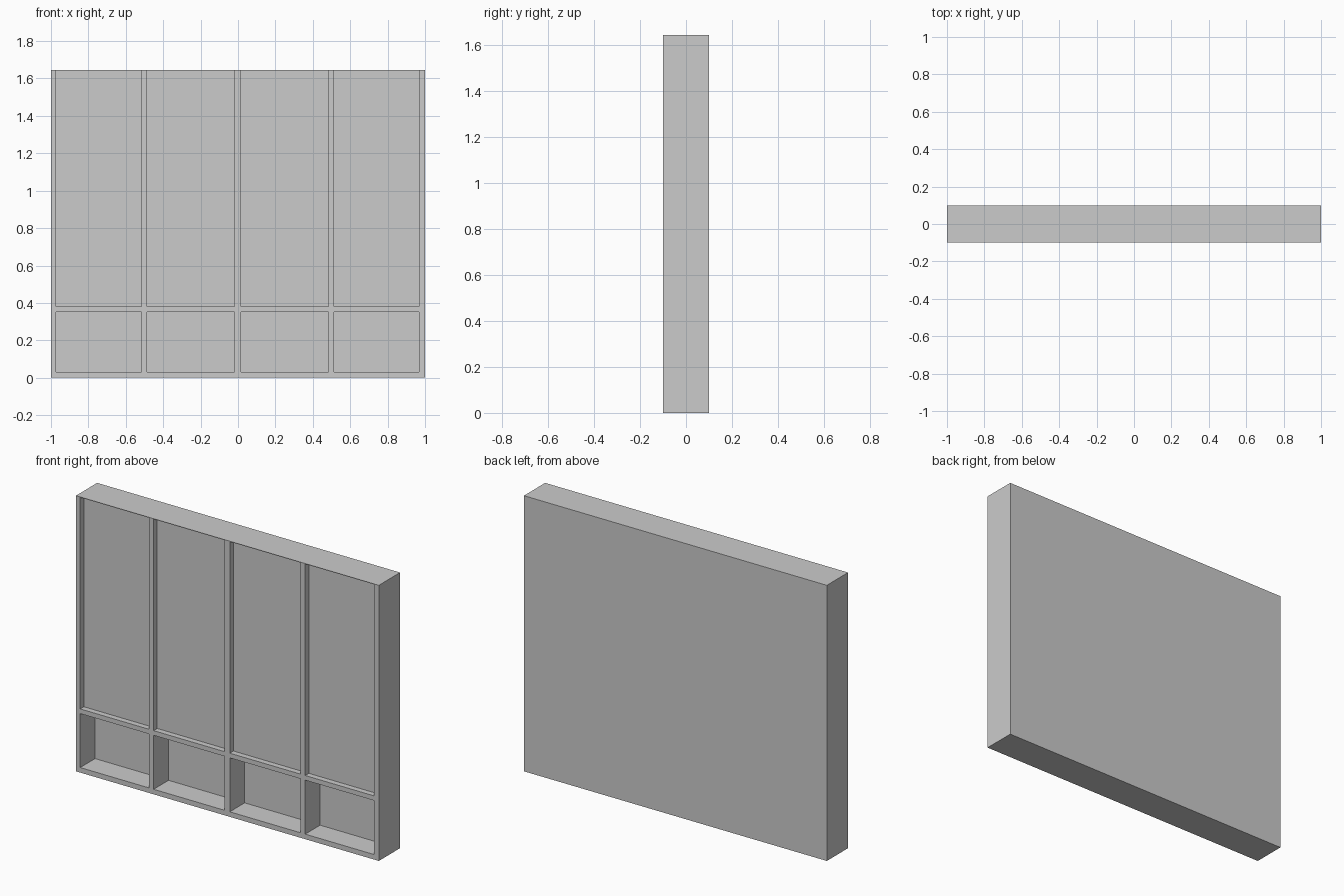
import bpy, bmesh
from mathutils import Matrix, Vector

if "Cube" in bpy.data.objects:
    bpy.data.objects.remove(bpy.data.objects["Cube"])

W, D, H = 2.0, 0.2, 1.645
FRONT = -D / 2


def add_box(bm, lo, hi):
    lo, hi = Vector(lo), Vector(hi)
    mat = Matrix.Translation((lo + hi) / 2) @ Matrix.Diagonal((*(hi - lo), 1))
    bmesh.ops.create_cube(bm, size=1, matrix=mat)


def make_object(name, boxes):
    bm = bmesh.new()
    for lo, hi in boxes:
        add_box(bm, lo, hi)
    mesh = bpy.data.meshes.new(name)
    bm.to_mesh(mesh)
    bm.free()
    obj = bpy.data.objects.new(name, mesh)
    bpy.context.collection.objects.link(obj)
    return obj


# Solid wall block
wall = make_object("panelled_wall", [((-W / 2, FRONT, 0), (W / 2, D / 2, H))])

# Four bays: deep niche below, shallow tall panel above reaching a thin top cap
bays = [(-0.972, -0.517), (-0.487, -0.018), (0.016, 0.484), (0.514, 0.969)]
rows = [(0.03, 0.352, 0.14), (0.38, H - 0.003, 0.034)]
recesses = [((x0, FRONT - 0.1, z0), (x1, FRONT + depth, z1))
            for x0, x1 in bays for z0, z1, depth in rows]
cutter = make_object("recess_cutter", recesses)
cutter.hide_render = True

# Carve the recesses
mod = wall.modifiers.new("recesses", 'BOOLEAN')
mod.operation = 'DIFFERENCE'
mod.solver = 'EXACT'
mod.object = cutter
bpy.context.view_layer.objects.active = wall
wall.select_set(True)
bpy.ops.object.modifier_apply(modifier=mod.name)
bpy.data.objects.remove(cutter, do_unlink=True)
